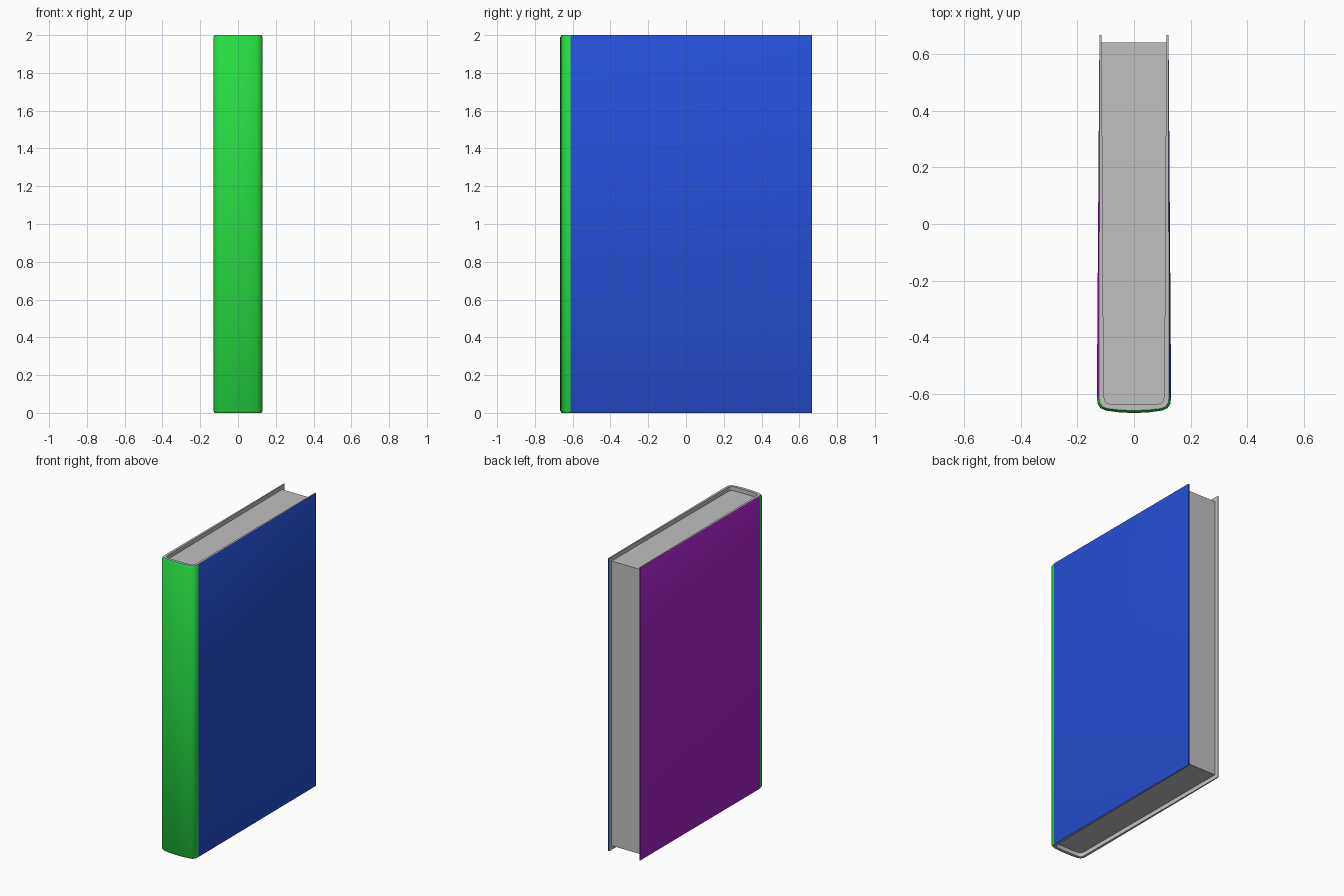
import bpy, bmesh, math

if "Cube" in bpy.data.objects:
    bpy.data.objects.remove(bpy.data.objects["Cube"])


def srgb(*c):
    return tuple((v / 255 / 12.92 if v < 10 else ((v / 255 + 0.055) / 1.055) ** 2.4) for v in c) + (1,)


def material(name, *c):
    m = bpy.data.materials.new(name)
    m.diffuse_color = srgb(*c)
    m.use_nodes = True
    m.node_tree.nodes["Principled BSDF"].inputs["Base Color"].default_value = m.diffuse_color
    return m


grey = material("paper_grey", 192, 192, 192)
green = material("spine_green", 38, 220, 66)
blue = material("right_blue", 37, 80, 215)
purple = material("left_purple", 172, 34, 205)


def mirrored(half):
    # half runs from the free edge to the middle of the spine
    return half + [(-x, y) for x, y in reversed(half[:-1])]


outer = mirrored([(0.122, 0.667), (0.131, -0.612), (0.128, -0.635), (0.118, -0.65),
                  (0.10, -0.658), (0.05, -0.665), (0, -0.667)])
inner = mirrored([(0.114, 0.667), (0.107, -0.60), (0.104, -0.62), (0.097, -0.631),
                  (0.085, -0.635), (0.04, -0.637), (0, -0.637)])


def finish(bm, name, mats, smooth):
    bmesh.ops.recalc_face_normals(bm, faces=bm.faces[:])
    me = bpy.data.meshes.new(name)
    bm.to_mesh(me)
    bm.free()
    ob = bpy.data.objects.new(name, me)
    bpy.context.collection.objects.link(ob)
    for m in mats:
        me.materials.append(m)
    if smooth:
        bpy.ops.object.select_all(action='DESELECT')
        ob.select_set(True)
        bpy.context.view_layer.objects.active = ob
        bpy.ops.object.shade_smooth_by_angle(angle=math.radians(50))
    return ob


# Cover: a U-shaped shell with softened rims, thinner toward the free edges
bm = bmesh.new()
rings = []
for (ox, oy), (ix, iy) in zip(outer, inner):
    t = min(1, max(0, (0.667 - oy) / 1.27))
    b = 0.002 + 0.010 * t
    f = 0.1 + 0.2 * t
    mx, my = ox + (ix - ox) * f, oy + (iy - oy) * f
    pts = [(ix, iy, 0), (mx, my, 0), (ox, oy, b), (ox, oy, 2 - b), (mx, my, 2), (ix, iy, 2)]
    rings.append([bm.verts.new(p) for p in pts])
for a, c in zip(rings, rings[1:]):
    for k in range(6):
        n = (k + 1) % 6
        face = bm.faces.new((a[k], a[n], c[n], c[k]))
        if k in (1, 2, 3):                      # outside of the cover
            x = (a[2].co.x + c[2].co.x) / 2
            y = (a[2].co.y + c[2].co.y) / 2
            face.material_index = 1 if y < -0.612 else (2 if x > 0 else 3)
bm.faces.new(rings[0]).material_index = 2       # free edges
bm.faces.new(rings[-1]).material_index = 3
finish(bm, "book_cover", [grey, green, blue, purple], True)

# Page block: fills the cover, set in from its top, bottom and free edges
bm = bmesh.new()
base = bm.faces.new([bm.verts.new((x, min(y, 0.64), 0.028)) for x, y in inner])
top = bmesh.ops.extrude_face_region(bm, geom=[base])
bmesh.ops.translate(bm, vec=(0, 0, 1.944),
                    verts=[g for g in top["geom"] if isinstance(g, bmesh.types.BMVert)])
finish(bm, "page_block", [grey], False)
